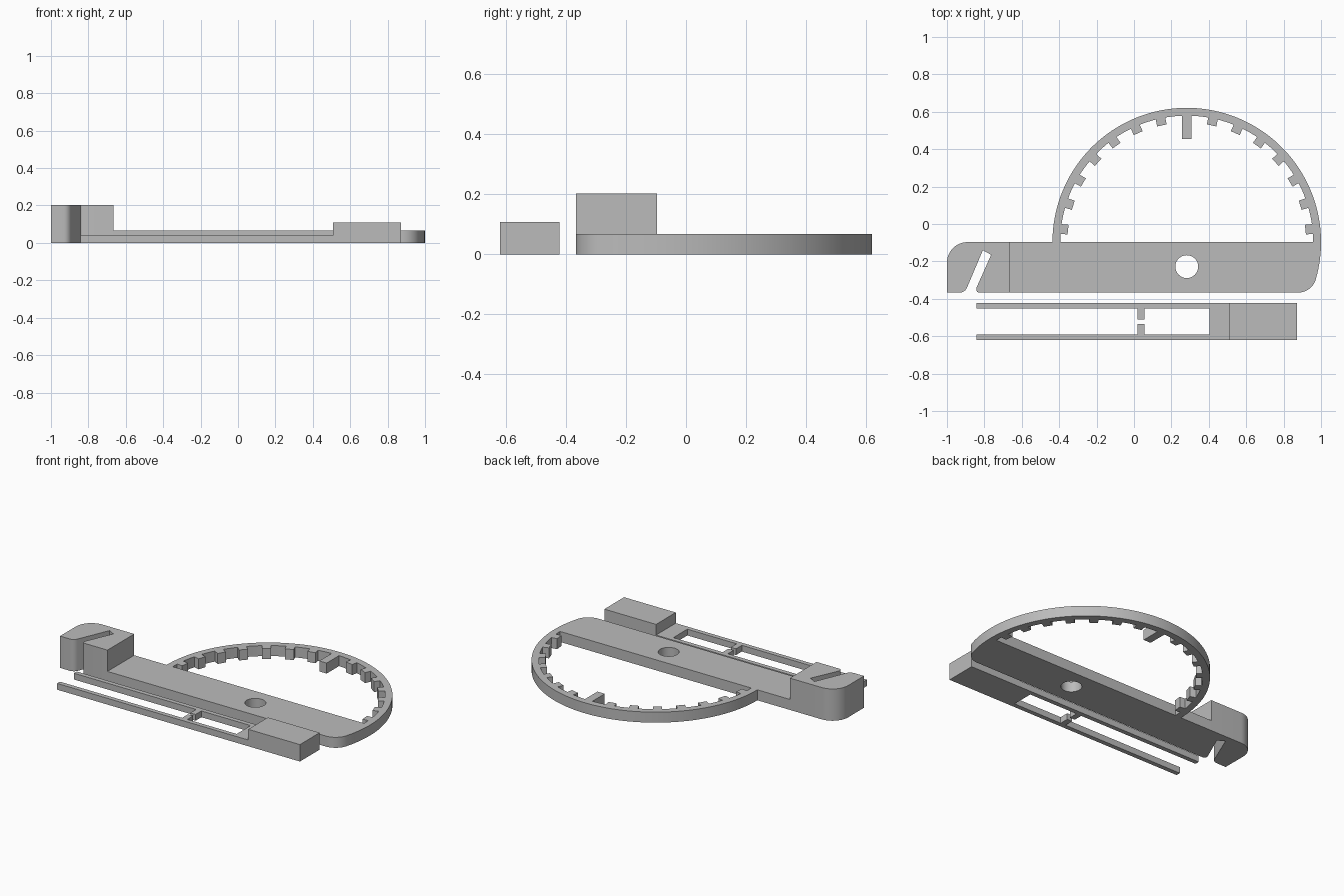
import bpy, bmesh
from math import sin, cos, asin, atan2, sqrt, radians, degrees

if "Cube" in bpy.data.objects:
    bpy.data.objects.remove(bpy.data.objects["Cube"], do_unlink=True)

grey = bpy.data.materials.new("plain grey")
grey.use_nodes = True
grey.diffuse_color = (0.5, 0.5, 0.5, 1)
grey.node_tree.nodes["Principled BSDF"].inputs["Base Color"].default_value = (0.5, 0.5, 0.5, 1)


def arc(cx, cy, r, start, end, steps):
    """Points along an arc, angles in degrees."""
    angles = [radians(start + (end - start) * i / steps) for i in range(steps + 1)]
    return [(cx + r * cos(a), cy + r * sin(a)) for a in angles]


def prism(name, outline, height):
    """Extrude a flat outline from the ground up."""
    bm = bmesh.new()
    base = bm.faces.new([bm.verts.new((x, y, 0)) for x, y in outline])
    top = bmesh.ops.extrude_face_region(bm, geom=[base])["geom"]
    verts = [v for v in top if isinstance(v, bmesh.types.BMVert)]
    bmesh.ops.translate(bm, vec=(0, 0, height), verts=verts)
    bmesh.ops.recalc_face_normals(bm, faces=bm.faces)
    mesh = bpy.data.meshes.new(name)
    bm.to_mesh(mesh)
    bm.free()
    mesh.materials.append(grey)
    obj = bpy.data.objects.new(name, mesh)
    bpy.context.collection.objects.link(obj)
    return obj


def smooth(obj):
    bpy.ops.object.select_all(action="DESELECT")
    obj.select_set(True)
    bpy.context.view_layer.objects.active = obj
    bpy.ops.object.shade_smooth_by_angle(angle=radians(25))


def rect(x0, x1, y0, y1):
    return [(x0, y0), (x1, y0), (x1, y1), (x0, y1)]


# Main dimensions
CX, CY, R = 0.282, -0.097, 0.718
INNER, TIP, LONG_TIP, HALF = 0.676, 0.638, 0.551, 0.026
FRONT, STEP, THICK = -0.367, -0.665, 0.067

# Half ring with inward teeth every 12 degrees, the middle one longer
ring = arc(CX, CY, R, 0, 180, 90) + [(CX - INNER, CY)]
for deg in range(174, 0, -12):
    a = radians(deg)
    tip = LONG_TIP if deg == 90 else TIP
    root = INNER * cos(asin(HALF / INNER))
    if deg != 174:
        ring += arc(CX, CY, INNER, deg + 6, deg + 4, 1)
    for r, side in ((root, 1), (tip, 1), (tip, -1), (root, -1)):
        ring.append((CX + r * cos(a) - side * HALF * sin(a),
                     CY + r * sin(a) + side * HALF * cos(a)))
    ring += arc(CX, CY, INNER, deg - 4, deg - 4, 1)[:1]
ring.append((CX + INNER, CY))
smooth(prism("toothed_half_ring", ring, THICK))

# Long plate whose right end follows the ring and rounds into the front edge
FILLET = 0.1
drop = FRONT + FILLET - CY
reach = sqrt((R - FILLET) ** 2 - drop ** 2)
turn = degrees(atan2(drop, reach))
plate = [(STEP, FRONT), (STEP, CY)]
plate += arc(CX, CY, R, 0, turn, 8)
plate += arc(CX + reach, CY + drop, FILLET, turn, -90, 14)[1:]
plate_obj = prism("long_plate", plate, THICK)

# Pivot hole through the plate
cutter = prism("hole_cutter", arc(CX, -0.228, 0.061, 0, 352.5, 47), THICK * 2)
cutter.location.z = -THICK / 2
cutter.hide_render = True
cut = plate_obj.modifiers.new("pivot hole", "BOOLEAN")
cut.operation, cut.solver, cut.object = "DIFFERENCE", "EXACT", cutter
bpy.context.view_layer.objects.active = plate_obj
bpy.ops.object.modifier_apply(modifier=cut.name)
bpy.data.objects.remove(cutter, do_unlink=True)
smooth(plate_obj)

# Raised end block with a rounded back corner and a slanted open slot
CORNER = 0.11
block = [(STEP, FRONT), (STEP, CY)]
block += arc(-1 + CORNER, CY - CORNER, CORNER, 90, 180, 14)
block += [(-1, FRONT)]
block += arc(-0.932, FRONT + 0.042, 0.042, -90, -24, 6)
block += [(-0.808, -0.14), (-0.764, -0.165), (-0.841, -0.338)]
block += arc(-0.827, -0.351, 0.016, 170, 270, 5)
smooth(prism("slotted_end_block", block, 0.203))

# Separate slider: grip block, low step, two arms and two facing pegs
BACK, NEAR, ARM, LOW = -0.422, -0.621, 0.029, 0.04
prism("slider_grip", rect(0.507, 0.872, NEAR, BACK), 0.108)
prism("slider_step", rect(0.405, 0.507, NEAR, BACK), LOW)
mid = (BACK + NEAR) / 2
for side, label in ((1, "back"), (-1, "front")):
    outer = mid + side * (BACK - NEAR) / 2
    inner = outer - side * ARM
    prism("slider_arm_" + label, rect(-0.843, 0.405, *sorted((outer, inner))), LOW)
    prism("slider_peg_" + label, rect(0.02, 0.057, *sorted((inner, mid + side * 0.012))), LOW)
